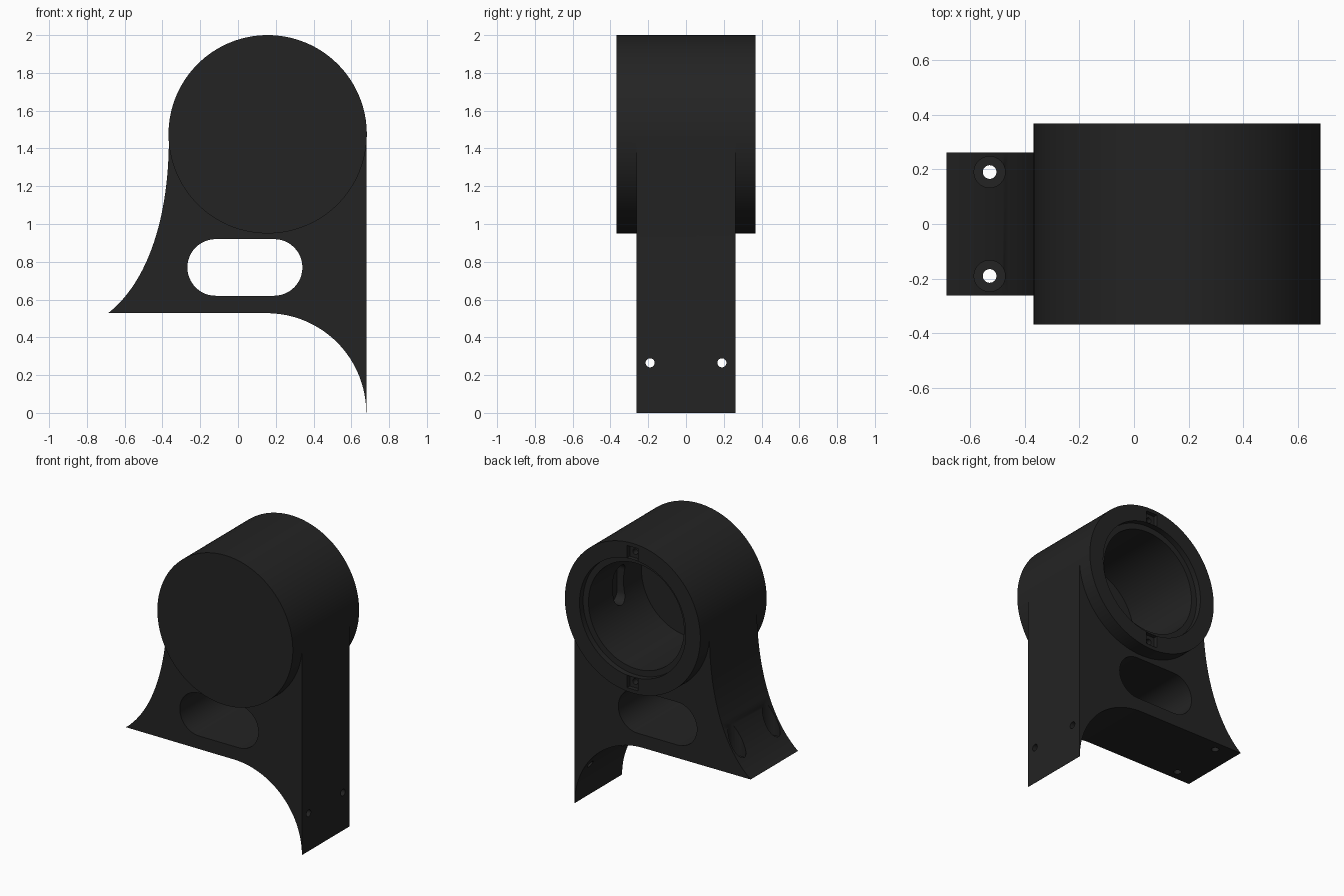
import bpy, bmesh, math
from mathutils import Vector

if "Cube" in bpy.data.objects:
    bpy.data.objects.remove(bpy.data.objects["Cube"])

CX, CZ, R = 0.157, 1.475, 0.525      # drum axis and radius
DY, BY = 0.367, 0.262                # half depths of drum and bracket

black = bpy.data.materials.new("black plastic")
black.diffuse_color = (0.017, 0.017, 0.017, 1)
black.use_nodes = True
black.node_tree.nodes["Principled BSDF"].inputs["Base Color"].default_value = black.diffuse_color


def prism(name, pts, axis, a, b):
    """Extrude a 2D outline along an axis from a to b."""
    place = {'x': lambda p: (a, p[0], p[1]),
             'y': lambda p: (p[0], a, p[1]),
             'z': lambda p: (p[0], p[1], a)}[axis]
    step = Vector([(b - a) if c == axis else 0 for c in 'xyz'])
    bm = bmesh.new()
    face = bm.faces.new([bm.verts.new(place(p)) for p in pts])
    ext = bmesh.ops.extrude_face_region(bm, geom=[face])
    bmesh.ops.translate(bm, vec=step,
                        verts=[v for v in ext['geom'] if isinstance(v, bmesh.types.BMVert)])
    bmesh.ops.recalc_face_normals(bm, faces=bm.faces)
    mesh = bpy.data.meshes.new(name)
    bm.to_mesh(mesh)
    bm.free()
    ob = bpy.data.objects.new(name, mesh)
    bpy.context.collection.objects.link(ob)
    mesh.materials.append(black)
    return ob


def arc(cx, cy, r, a0, a1, n):
    return [(cx + r * math.cos(math.radians(a0 + (a1 - a0) * i / n)),
             cy + r * math.sin(math.radians(a0 + (a1 - a0) * i / n))) for i in range(n + 1)]


def circle(cx, cy, r, n=32):
    return arc(cx, cy, r, 0, 360, n)[:-1]


def combine(ob, other, operation):
    """Apply a boolean and remove the helper."""
    bpy.context.view_layer.objects.active = ob
    mod = ob.modifiers.new("bool", 'BOOLEAN')
    mod.operation, mod.object, mod.solver = operation, other, 'EXACT'
    bpy.ops.object.modifier_apply(modifier=mod.name)
    bpy.data.objects.remove(other)


def cut(ob, pts, axis, a, b):
    combine(ob, prism("cutter", pts, axis, a, b), 'DIFFERENCE')


# bracket outline: flared left foot, flat underside, curved right leg
P = [Vector(p) for p in ((-0.366, 1.45), (-0.366, 1.05), (-0.47, 0.70), (-0.685, 0.53))]
flare = []
for i in range(25):
    t = i / 24
    s = 1 - t
    flare.append(tuple(s**3 * P[0] + 3 * s*s*t * P[1] + 3 * s*t*t * P[2] + t**3 * P[3]))
outline = flare + arc(0.151, 0, 0.528, 90, 0, 32) + [(0.681, 0), (0.681, 1.45)]

# drum joined to bracket
housing = prism("motor_housing_bracket", circle(CX, CZ, R, 128), 'y', -DY, DY)
combine(housing, prism("bracket", outline, 'y', -BY, BY), 'UNION')

# blind bore from the back with a stepped rim
cut(housing, circle(CX, CZ, 0.37, 96), 'y', -0.26, 0.5)
cut(housing, circle(CX, CZ, 0.412, 96), 'y', DY - 0.04, 0.5)

# square nut pockets and screw holes in the rim
for s in (1, -1):
    z = CZ + s * 0.455
    cut(housing, [(CX - .043, z - .043), (CX + .043, z - .043),
                  (CX + .043, z + .043), (CX - .043, z + .043)], 'y', DY - 0.03, 0.5)
    cut(housing, circle(CX, z, 0.02, 16), 'y', DY - 0.15, 0.5)

# rounded pocket inside the bore wall
cut(housing, arc(0, CZ + .08, .06, 0, 180, 12) + arc(0, CZ - .08, .06, 180, 360, 12),
    'x', CX + 0.3, CX + 0.42)

# long slot through the bracket
cut(housing, arc(0.191, 0.77, 0.15, -90, 90, 24) + arc(-0.118, 0.77, 0.15, 90, 270, 24),
    'y', -0.5, 0.5)

# mounting holes in the foot (counterbored) and in the leg
for y in (-0.19, 0.19):
    cut(housing, circle(-0.528, y, 0.057), 'z', 0.60, 1.0)
    cut(housing, circle(-0.528, y, 0.025), 'z', 0.4, 0.8)
    cut(housing, circle(y, 0.265, 0.024), 'x', 0.5, 0.8)

# smooth curved walls, keep crisp edges
bpy.ops.object.select_all(action='DESELECT')
housing.select_set(True)
bpy.context.view_layer.objects.active = housing
bpy.ops.object.shade_smooth_by_angle(angle=math.radians(30))
